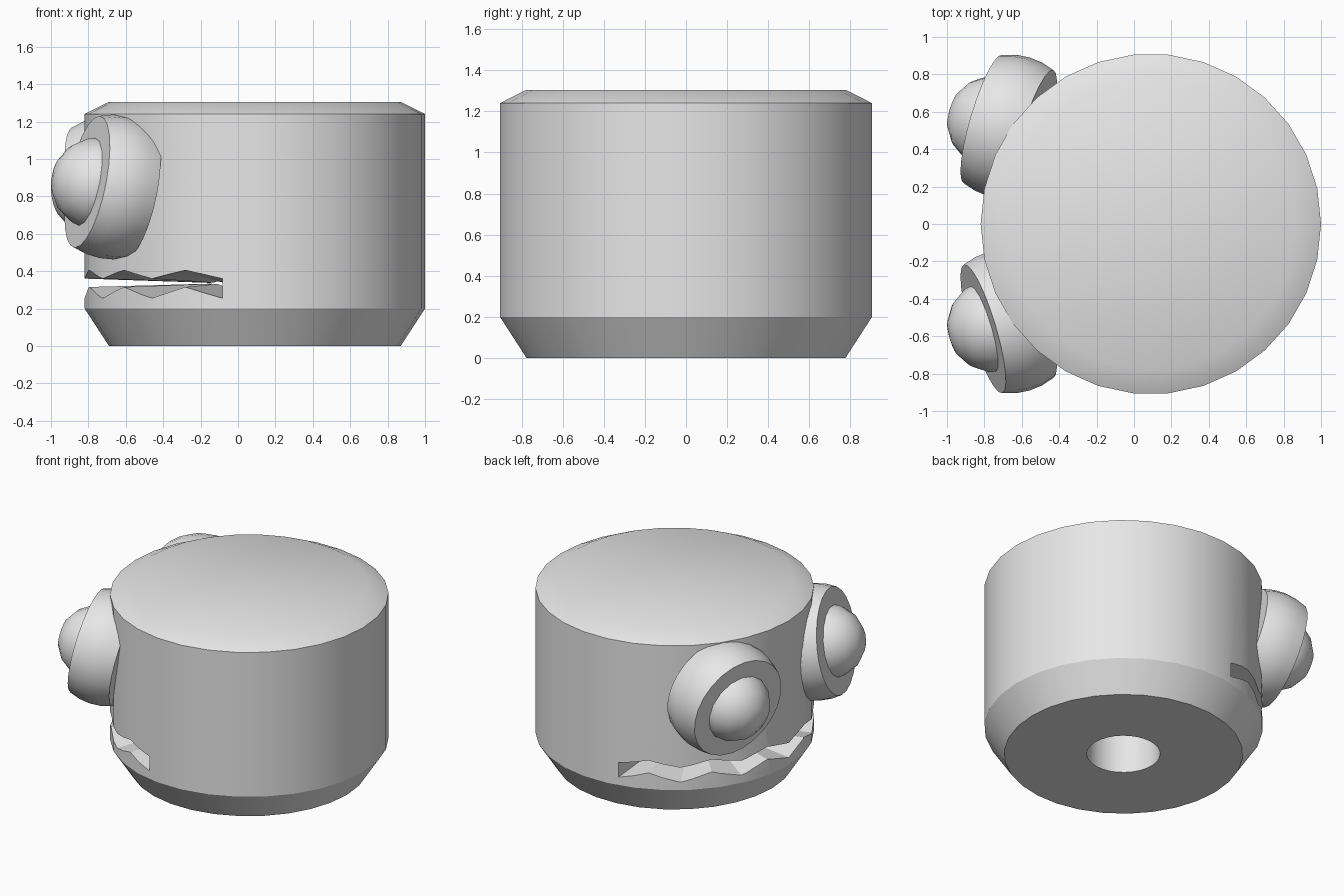
import bpy
import bmesh
from math import cos, sin, pi, radians, sqrt
from mathutils import Vector

if "Cube" in bpy.data.objects:
    bpy.data.objects.remove(bpy.data.objects["Cube"], do_unlink=True)

GREY = (0.8, 0.8, 0.8, 1.0)
grey = bpy.data.materials.new("plain grey")
grey.use_nodes = True
grey.diffuse_color = GREY
grey.node_tree.nodes["Principled BSDF"].inputs["Base Color"].default_value = GREY


def make_object(name, bm):
    bmesh.ops.recalc_face_normals(bm, faces=bm.faces)
    mesh = bpy.data.meshes.new(name)
    bm.to_mesh(mesh)
    bm.free()
    mesh.materials.append(grey)
    obj = bpy.data.objects.new(name, mesh)
    bpy.context.collection.objects.link(obj)
    return obj


def activate(obj):
    bpy.ops.object.select_all(action='DESELECT')
    obj.select_set(True)
    bpy.context.view_layer.objects.active = obj


def smooth(obj):
    activate(obj)
    bpy.ops.object.shade_smooth_by_angle(angle=radians(30))


def lathe(name, profile, segments):
    """Revolve (radius, height) points about z; open ends are capped flat."""
    bm = bmesh.new()
    rings = []
    for r, z in profile:
        if r < 1e-5:
            rings.append([bm.verts.new((0, 0, z))] * segments)
        else:
            turns = [2 * pi * i / segments for i in range(segments)]
            rings.append([bm.verts.new((r * cos(t), r * sin(t), z)) for t in turns])
    for low, high in zip(rings, rings[1:]):
        for i in range(segments):
            j = (i + 1) % segments
            bm.faces.new(list(dict.fromkeys((low[i], low[j], high[j], high[i]))))
    for ring in (rings[0], rings[-1]):
        if ring[0] is not ring[1]:
            bm.faces.new(ring)
    return make_object(name, bm)


def ball_profile(radius, start, end, steps):
    """Sphere profile between two polar angles, measured from the -z pole."""
    angles = [start + (end - start) * i / steps for i in range(steps + 1)]
    return [(radius * sin(a), -radius * cos(a)) for a in angles]


# Drum body with chamfered rims and a blind socket underneath
CENTRE, RADIUS = 0.09, 0.91
body = lathe("body", [(0.24, 0.6), (0.24, 0), (0.78, 0), (RADIUS, 0.2),
                      (RADIUS, 1.24), (0.78, 1.305)], 30)
body.location.x = CENTRE

# Zigzag mouth: a wedge that narrows to a point inside the body
bm = bmesh.new()
apex_point = Vector((-0.08, 0, 0.335))
apex = bm.verts.new(apex_point)
upper, lower = [], []
STEPS = 12
for i in range(STEPS + 1):
    angle = radians(101 + 158 * i / STEPS)
    for row, z in ((upper, (0.36, 0.405)[i % 2]), (lower, (0.255, 0.315)[i % 2])):
        rim = Vector((CENTRE + RADIUS * cos(angle), RADIUS * sin(angle), z))
        row.append(bm.verts.new(apex_point + (rim - apex_point) * 1.06))
for i in range(STEPS):
    bm.faces.new((apex, upper[i], upper[i + 1]))
    bm.faces.new((apex, lower[i + 1], lower[i]))
    bm.faces.new((upper[i], lower[i], lower[i + 1], upper[i + 1]))
for i in (0, STEPS):
    bm.faces.new((apex, upper[i], lower[i]))
mouth = make_object("mouth_cutter", bm)
mouth.hide_render = True

cut = body.modifiers.new("mouth", 'BOOLEAN')
cut.operation = 'DIFFERENCE'
cut.solver = 'EXACT'
cut.object = mouth
activate(body)
bpy.ops.object.modifier_apply(modifier=cut.name)
bpy.data.objects.remove(mouth, do_unlink=True)
smooth(body)

# Eyes: a ball sliced flat front and back, with a smaller ball set in the front
SLICE = radians(68)
for side, label in ((1, "back"), (-1, "front")):
    aim = Vector((-0.94, 0.28 * side, -0.19 * side)).normalized()
    centre = Vector((-0.67, 0.52 * side, 0.85))
    turn = aim.to_track_quat('Z', 'Y').to_euler()
    socket = lathe(label + "_eye_socket", ball_profile(0.387, SLICE, pi - SLICE, 4), 24)
    socket.location = centre
    pupil = lathe(label + "_eye_ball", ball_profile(0.25, pi * 0.375, pi, 5), 16)
    pupil.location = centre + aim * 0.085
    for part in (socket, pupil):
        part.rotation_euler = turn
        smooth(part)
